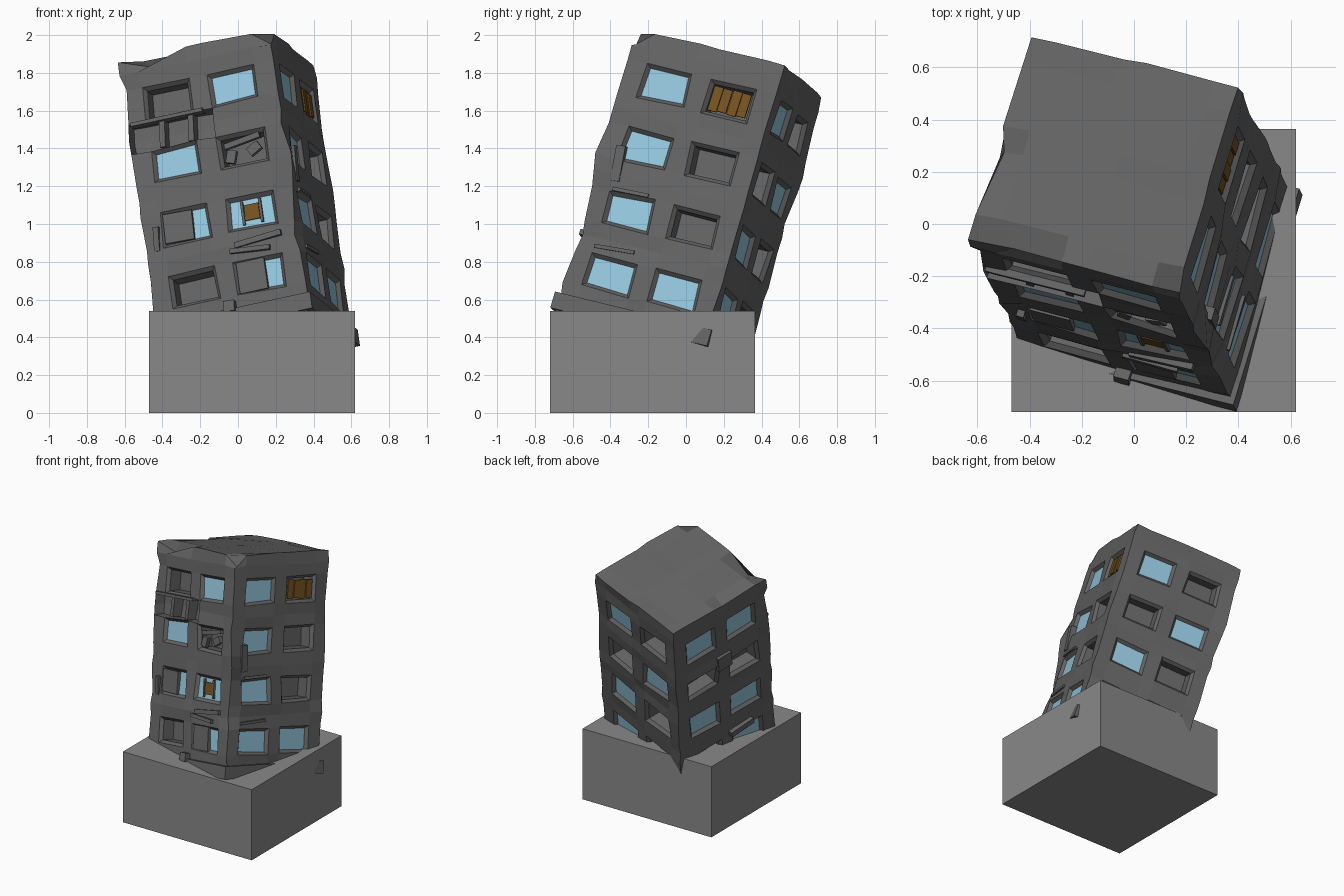
import bpy, bmesh, math, random
from mathutils import Matrix, Vector

if "Cube" in bpy.data.objects:
    bpy.data.objects.remove(bpy.data.objects["Cube"])

random.seed(4)


def material(name, rgb):
    m = bpy.data.materials.new(name)
    m.diffuse_color = (*rgb, 1)
    m.use_nodes = True
    m.node_tree.nodes["Principled BSDF"].inputs["Base Color"].default_value = m.diffuse_color
    return m


WALL = material("dark_concrete", (0.125, 0.125, 0.125))
GLASS = material("pale_blue_glass", (0.30, 0.57, 0.73))
WOOD = material("brown_boards", (0.18, 0.085, 0.015))
BASE = material("grey_stone", (0.25, 0.25, 0.25))

# Leaning frame of the building: origin at roof centre, local z up the tower
u = Vector((0.79, -0.20, 0.17)).normalized()
w = Vector((-0.136, 0.274, 0.953)).normalized()
v = w.cross(u).normalized()
u = v.cross(w)
LEAN = Matrix((u, v, w)).transposed().to_4x4()
LEAN.translation = Vector((-0.115, 0.23, 1.85))
C = 0.42                       # half width of the tower
ROWS = [0.26, 0.61, 0.96, 1.31]  # window centres below the roof
COLS = [-0.183, 0.183]


def finish(bm, name, mats):
    mesh = bpy.data.meshes.new(name)
    bm.to_mesh(mesh)
    bm.free()
    for m in mats:
        mesh.materials.append(m)
    ob = bpy.data.objects.new(name, mesh)
    bpy.context.collection.objects.link(ob)
    return ob


def box(name, mat, matrix, size):
    bm = bmesh.new()
    bmesh.ops.create_cube(bm, size=1, matrix=matrix @ Matrix.Diagonal((*size, 1)))
    bmesh.ops.recalc_face_normals(bm, faces=bm.faces)
    return finish(bm, name, [mat])


def side_frame(side):
    # sides 0 front, 1 right, 2 back, 3 left
    return Matrix.Rotation(side * math.pi / 2, 4, 'Z')


def chunk(name, mat, side, s, h, ws, wh, depth, out=0.0, roll=0, tip=0):
    # box on a wall: outer face stands 'out' beyond the wall plane
    m = (LEAN @ side_frame(side) @ Matrix.Translation((s, -C - out + depth / 2, -h))
         @ Matrix.Rotation(roll, 4, 'Y') @ Matrix.Rotation(tip, 4, 'X'))
    return box(name, mat, m, (ws, depth, wh))


# Foundation block
box("foundation_block", BASE, Matrix.Translation((0.075, -0.1775, 0.27)), (1.09, 1.085, 0.54))

# Tower shell: gridded walls and roof
S = [-C, -0.316, -0.05, 0.05, 0.316, C]
H = [0, 0.08] + [h for r in ROWS for h in (r - 0.093, r + 0.093, r + 0.175)] + [1.56]
# B glass, O open, X boarded; left to right as seen facing each wall
PLAN = [["OB", "BO", "BB", "OB"], ["BX", "BO", "BO", "BB"],
        ["BO", "OB", "BO", "BO"], ["BB", "OO", "BB", "OB"]]
bm = bmesh.new()
windows, gash = {}, []
for side in range(4):
    F = side_frame(side)
    for j in range(len(H) - 1):
        for i in range(5):
            pts = [(S[i], H[j + 1]), (S[i + 1], H[j + 1]), (S[i + 1], H[j]), (S[i], H[j])]
            f = bm.faces.new([bm.verts.new(F @ Vector((s, -C, -h))) for s, h in pts])
            if i in (1, 3) and j % 3 == 2 and j // 3 < 4:
                windows[f] = PLAN[side][j // 3][i // 2]
            elif side == 0 and i < 3 and j in (3, 4):
                gash.append(f)
for i in range(5):
    for j in range(5):
        bm.faces.new([bm.verts.new((S[a], S[b], 0)) for a, b in
                      ((i, j), (i + 1, j), (i + 1, j + 1), (i, j + 1))])
bmesh.ops.remove_doubles(bm, verts=bm.verts, dist=1e-4)

# Battered corners and dents: centre, push, radius
DENTS = [((C, -C, 0), (-0.01, 0.02, -0.075), 0.10),
         ((-0.316, -C, 0), (0.06, 0.02, -0.065), 0.08),
         ((C, -C, -0.72), (0.035, -0.02, 0), 0.15),
         ((C, -C, -1.13), (-0.02, 0.02, 0), 0.12),
         ((-C, -C, -0.2), (0.02, 0.01, 0), 0.12),
         ((-C, C, -0.43), (-0.02, 0.02, 0), 0.15),
         ((-C, -0.05, 0), (0.03, 0, -0.035), 0.09),
         ((-C, 0.0, -0.5), (-0.03, 0, 0), 0.15),
         ((0, -C, -1.13), (0, -0.025, 0), 0.15)]
for vert in bm.verts:
    p = vert.co.copy()
    vert.co += Vector([random.uniform(-0.007, 0.007) for _ in range(3)])
    for c, push, r in DENTS:
        d = (p - Vector(c)).length
        if d < r:
            vert.co += Vector(push) * (1 - d / r)

# Sloped window reveals, then deep holes or glass
bm.normal_update()
bmesh.ops.inset_individual(bm, faces=list(windows), thickness=0.027, depth=-0.022)
for f, kind in windows.items():
    if kind == "B":
        f.material_index = 1
bmesh.ops.inset_individual(bm, faces=[f for f, k in windows.items() if k != "B"],
                           thickness=0.002, depth=-0.09)
# Torn strip in the front wall
bmesh.ops.inset_region(bm, faces=gash, thickness=0.012, depth=-0.08, use_even_offset=True)
bm.transform(LEAN)
finish(bm, "tower_shell", [WALL, GLASS])

# Plinth around the foot
box("tower_plinth", WALL, LEAN @ Matrix.Translation((0, 0, -1.515)), (0.89, 0.89, 0.09))

# Vertical boards over the right wall's upper window
for k in range(4):
    chunk(f"window_board_{k + 1}", WOOD, 1, COLS[1] - 0.081 + k * 0.054, ROWS[0],
          0.05, 0.135 - 0.008 * (k % 2), 0.012, -0.012 + 0.006 * (k % 2), 0.03)
# Board inside the front window
chunk("front_window_board", WOOD, 0, COLS[1], ROWS[2], 0.08, 0.085, 0.02, -0.012)

# Wall patches closing part of front windows
chunk("wall_patch_middle", WALL, 0, COLS[0] - 0.04, ROWS[2], 0.16, 0.16, 0.05, 0.0, 0.03)
chunk("wall_patch_lower", WALL, 0, COLS[1] - 0.045, ROWS[3], 0.155, 0.17, 0.05, 0.003)
for k, s in enumerate((-0.05, 0.05)):
    chunk(f"window_mullion_{k + 1}", WALL, 0, COLS[1] + s, ROWS[2], 0.014, 0.13, 0.02, -0.008)

# Broken fragments in the open front window
for k, (s, h, ws, wh, roll) in enumerate([(-0.07, 0.03, 0.05, 0.07, 0.3), (0.0, -0.045, 0.2, 0.03, -0.15),
                                          (0.06, 0.01, 0.07, 0.05, -0.5)]):
    chunk(f"broken_fragment_{k + 1}", WALL, 0, COLS[1] + s, ROWS[1] + h, ws, wh, 0.03, -0.01, roll)

# Divider and floor edge of the torn strip
for k, s in enumerate((-0.24, -0.08)):
    chunk(f"torn_divider_{k + 1}", WALL, 0, s, 0.435, 0.03, 0.15, 0.08, -0.005, 0.1)
chunk("torn_floor_edge", WALL, 0, -0.2, 0.36, 0.40, 0.02, 0.06, 0.02, 0.0)

# Ledges and rubble clinging to the walls
LEDGES = [(0, 0.2, 1.12, 0.26, 0.03, 0.02), (0, 0.15, 1.17, 0.22, 0.025, 0.025),
          (0, 0.0, 1.46, 0.06, 0.06, 0.045), (0, -0.35, 1.0, 0.03, 0.13, 0.012),
          (1, -0.31, 0.72, 0.05, 0.19, 0.02), (1, -0.2, 0.86, 0.2, 0.02, 0.015),
          (1, -0.2, 1.17, 0.22, 0.02, 0.012), (3, 0.0, 0.5, 0.12, 0.12, 0.03),
          (3, 0.12, 1.2, 0.2, 0.04, 0.03)]
for k, (side, s, h, ws, wh, out) in enumerate(LEDGES):
    chunk(f"broken_ledge_{k + 1}", WALL, side, s, h, ws, wh, 0.06, out,
          random.uniform(-0.12, 0.12), random.uniform(-0.15, 0.15))
